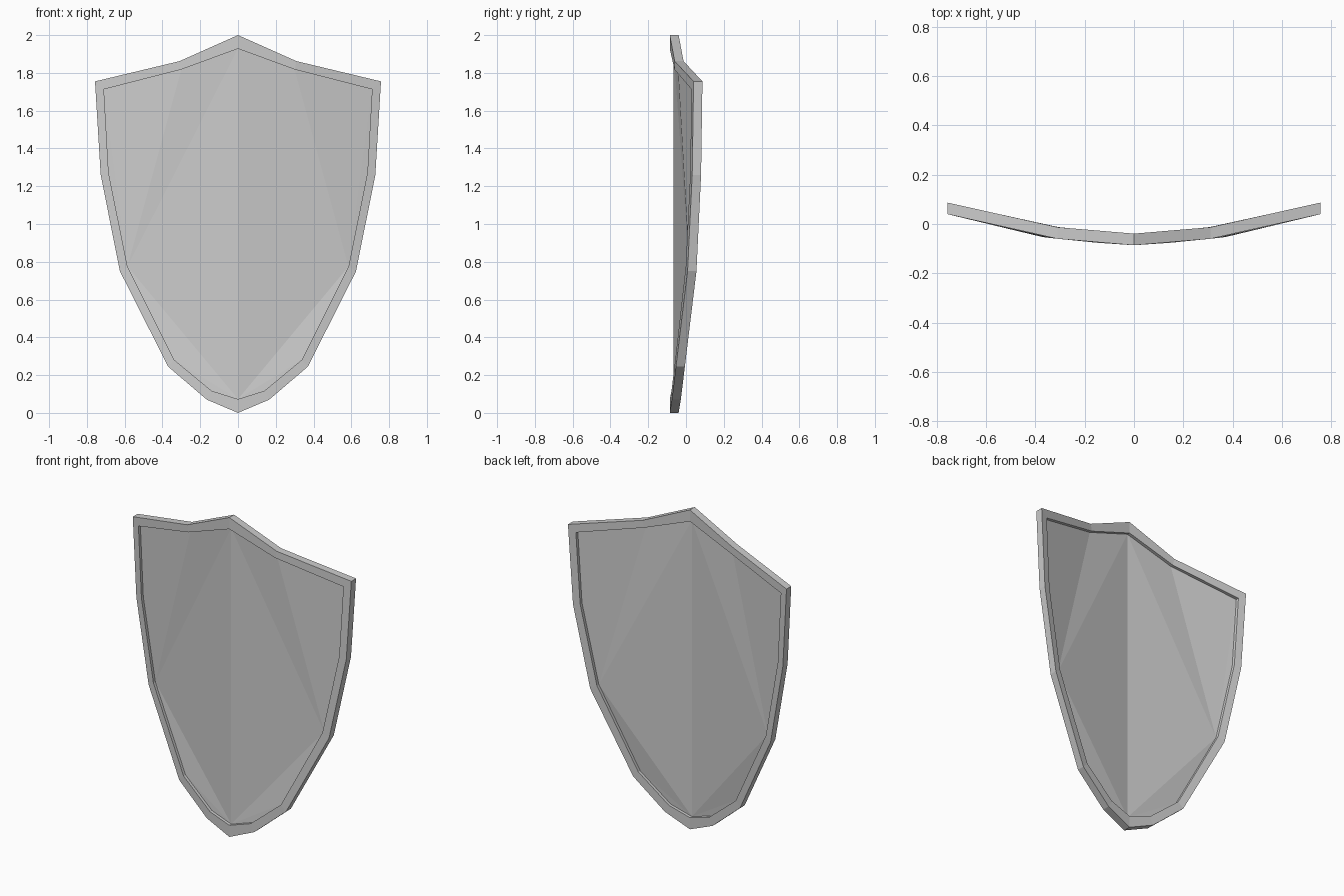
import bpy
import bmesh

cube = bpy.data.objects.get("Cube")
if cube:
    bpy.data.objects.remove(cube, do_unlink=True)

# Right half outlines as (x, z), from the top point to the bottom point
OUTER = [(0, 2), (.31, 1.862), (.757, 1.755), (.727, 1.26),
         (.625, .75), (.37, .245), (.165, .07), (0, 0)]
INNER = [(0, 1.928), (.3, 1.818), (.71, 1.713), (.685, 1.27),
         (.585, .775), (.337, .28), (.14, .117), (0, .073)]
BEND = [(0, -.086), (.15, -.076), (.31, -.06), (.37, -.053), (.757, .04)]
RIM_DEPTH = .047


def bend(x):
    """Depth of the curved front at a distance from the middle."""
    for (x0, y0), (x1, y1) in zip(BEND, BEND[1:]):
        if x <= x1:
            return y0 + (y1 - y0) * (x - x0) / (x1 - x0)
    return BEND[-1][1]


def make_material(name, value):
    mat = bpy.data.materials.new(name)
    mat.use_nodes = True
    color = (value, value, value, 1)
    mat.diffuse_color = color
    mat.node_tree.nodes["Principled BSDF"].inputs["Base Color"].default_value = color
    return mat


def layer(bm, outline, offset):
    return [bm.verts.new((x, bend(x) + offset, z)) for x, z in outline]


def finish(bm, name, mat):
    """Mirror the half, weld the centre line and make a flat-shaded object."""
    geom = bm.verts[:] + bm.edges[:] + bm.faces[:]
    copy = bmesh.ops.duplicate(bm, geom=geom)["geom"]
    for v in copy:
        if isinstance(v, bmesh.types.BMVert):
            v.co.x *= -1
    bmesh.ops.reverse_faces(bm, faces=[f for f in copy if isinstance(f, bmesh.types.BMFace)])
    bmesh.ops.remove_doubles(bm, verts=bm.verts[:], dist=.0005)
    bmesh.ops.recalc_face_normals(bm, faces=bm.faces[:])
    mesh = bpy.data.meshes.new(name)
    bm.to_mesh(mesh)
    bm.free()
    mesh.materials.append(mat)
    obj = bpy.data.objects.new(name, mesh)
    bpy.context.collection.objects.link(obj)


grey = make_material("plain grey", .6)

# Raised rim: four loops joined into a closed band
bm = bmesh.new()
loops = [layer(bm, OUTER, 0), layer(bm, OUTER, RIM_DEPTH),
         layer(bm, INNER, RIM_DEPTH), layer(bm, INNER, 0)]
for k in range(4):
    a, b = loops[k], loops[(k + 1) % 4]
    for i in range(len(a) - 1):
        bm.faces.new((a[i], a[i + 1], b[i + 1], b[i]))
finish(bm, "shield_rim", grey)

# Thin faceted panel: facets fan out from the side corner
bm = bmesh.new()
HUB = 4
facets = [(HUB, i, i + 1) for i in range(HUB - 1)] + [(HUB, 7, 0), (HUB, 5, 7), (5, 6, 7)]
for offset, flip in ((.019, 1), (.028, -1)):
    verts = layer(bm, INNER, offset)
    for facet in facets:
        bm.faces.new([verts[i] for i in facet][::flip])
finish(bm, "shield_panel", grey)
